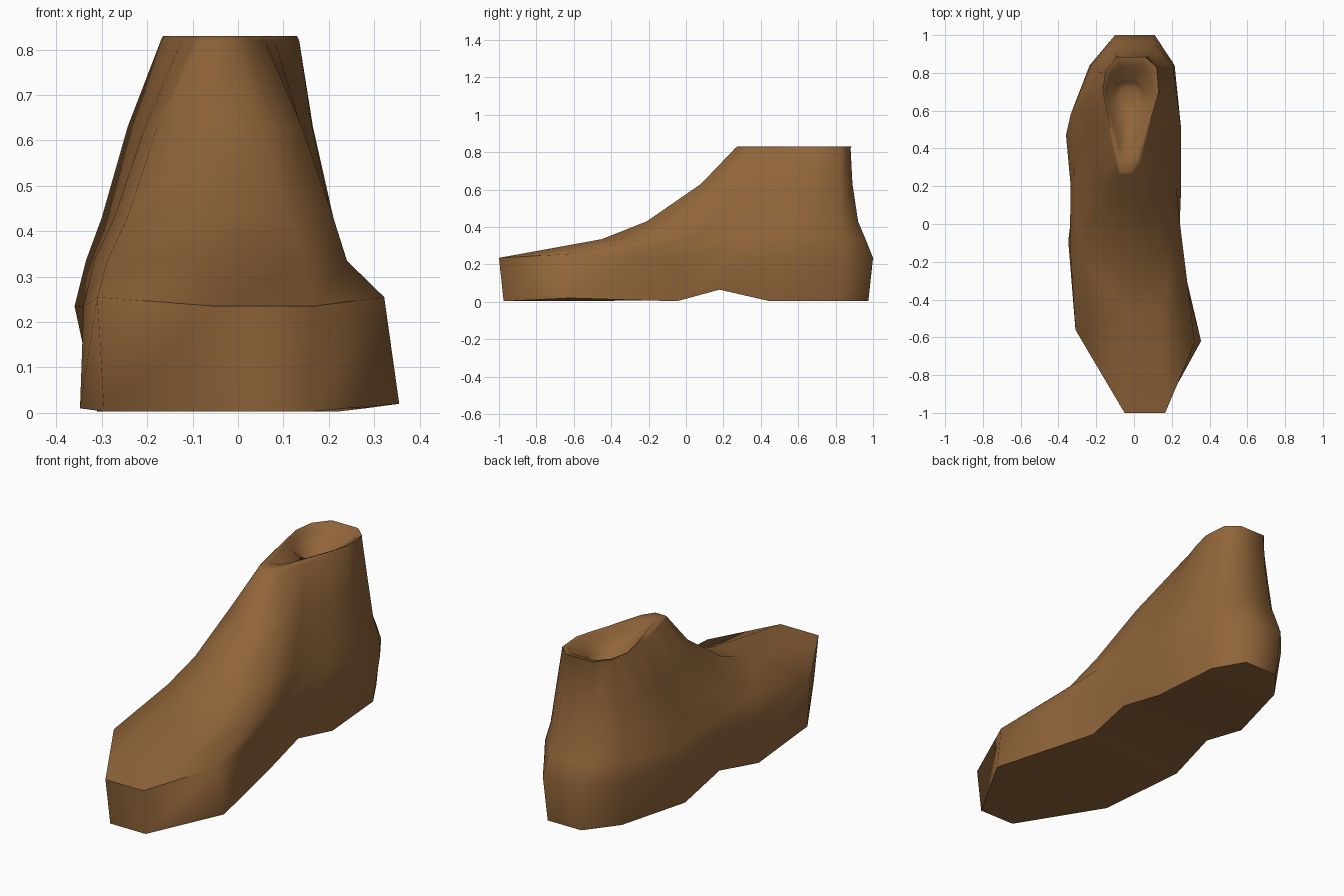
import bpy, bmesh, math

if "Cube" in bpy.data.objects:
    bpy.data.objects.remove(bpy.data.objects["Cube"])

# Outlines as (x, y) columns, counter-clockwise starting at the toe
WIDEST = [(-.05, -1), (.165, -1), (.322, -.63), (.27, -.3), (.24, -.05), (.25, .2),
          (.25, .5), (.215, .84), (.11, 1), (-.10, 1), (-.235, .84), (-.36, .47),
          (-.335, .2), (-.34, -.1), (-.31, -.56)]
COLLAR = [(-.075, .275), (-.02, .275), (.02, .33), (.05, .43), (.075, .52), (.105, .61),
          (.13, .70), (.12, .83), (.06, .885), (-.09, .885), (-.15, .81), (-.165, .70),
          (-.14, .58), (-.115, .46), (-.09, .34)]
SOLE = [(-.04, -.975), (.16, -.975), (.355, -.62), (.28, -.3), (.22, -.05), (.215, .18),
        (.22, .45), (.19, .82), (.10, .975), (-.09, .975), (-.21, .82), (-.31, .45),
        (-.315, .18), (-.348, -.09), (-.295, -.56)]
SOLE_Z = {2: .02, 3: .01, 5: .065, 12: .065, 13: .01}
N = len(WIDEST)


def lerp(a, b, t):
    return a + (b - a) * t


def unit_y(points):
    lo = min(p[1] for p in points)
    hi = max(p[1] for p in points)
    return [(p[1] - lo) / (hi - lo) for p in points]


bm = bmesh.new()
v_wide, v_collar = unit_y(WIDEST), unit_y(COLLAR)


def ring(points):
    return [bm.verts.new(p) for p in points]


def blended(t, front, back, lo, hi, z):
    """Contour between the widest outline and the collar."""
    return [(min(hi, max(lo, lerp(WIDEST[i][0], COLLAR[i][0], t))),
             lerp(front, back, lerp(v_wide[i], v_collar[i], t)), z) for i in range(N)]


def toward_cup(t, z, radius=.105, cx=-.03, cy=.675):
    """Contour between the collar and the round cup in the top."""
    out = []
    for x, y in COLLAR:
        a = math.atan2(y - cy, x - cx)
        out.append((lerp(x, cx + radius * math.cos(a), t),
                    lerp(y, cy + radius * math.sin(a), t), z))
    return out


# Outer wall from the sole edge up to the collar, then down into the cup
rings = [
    ring([(x, y, SOLE_Z.get(i, .003)) for i, (x, y) in enumerate(SOLE)]),
    ring([(x, y, .255 if abs(y + .6) < .1 else .235) for x, y in WIDEST]),
    ring(blended(.1, -.45, .96, -.335, .24, .335)),
    ring(blended(.3, -.21, .92, -.30, .21, .43)),
    ring(blended(.6, .08, .89, -.25, .165, .63)),
    ring(blended(.96, .262, .88, -.17, .135, .82)),
    ring([(x, y, .83) for x, y in COLLAR]),
    ring(toward_cup(.25, .825)),
    ring(toward_cup(.5, .79)),
    ring(toward_cup(1, .775)),
    ring(toward_cup(1, .735, .085)),
    ring(toward_cup(1, .72, .045)),
]
for a, b in zip(rings, rings[1:]):
    for i in range(N):
        j = (i + 1) % N
        bm.faces.new((a[i], a[j], b[j], b[i]))
bm.faces.new(rings[-1])

# Underside: strips across the foot, following the arch
s = rings[0]
bm.faces.new((s[0], s[14], s[2], s[1]))
bm.faces.new((s[14], s[13], s[4], s[3], s[2]))
for k in range(4, 8):
    bm.faces.new((s[17 - k], s[16 - k], s[k + 1], s[k]))

bmesh.ops.recalc_face_normals(bm, faces=bm.faces)
mesh = bpy.data.meshes.new("shoe_last")
bm.to_mesh(mesh)
bm.free()
last = bpy.data.objects.new("shoe_last", mesh)
bpy.context.collection.objects.link(last)

# Wood colour and smooth shading with a crisp sole edge
wood = bpy.data.materials.new("brown_wood")
wood.diffuse_color = (.28, .13, .042, 1)
wood.use_nodes = True
wood.node_tree.nodes["Principled BSDF"].inputs["Base Color"].default_value = wood.diffuse_color
mesh.materials.append(wood)
bpy.context.view_layer.objects.active = last
last.select_set(True)
bpy.ops.object.shade_smooth_by_angle(angle=math.radians(65))
